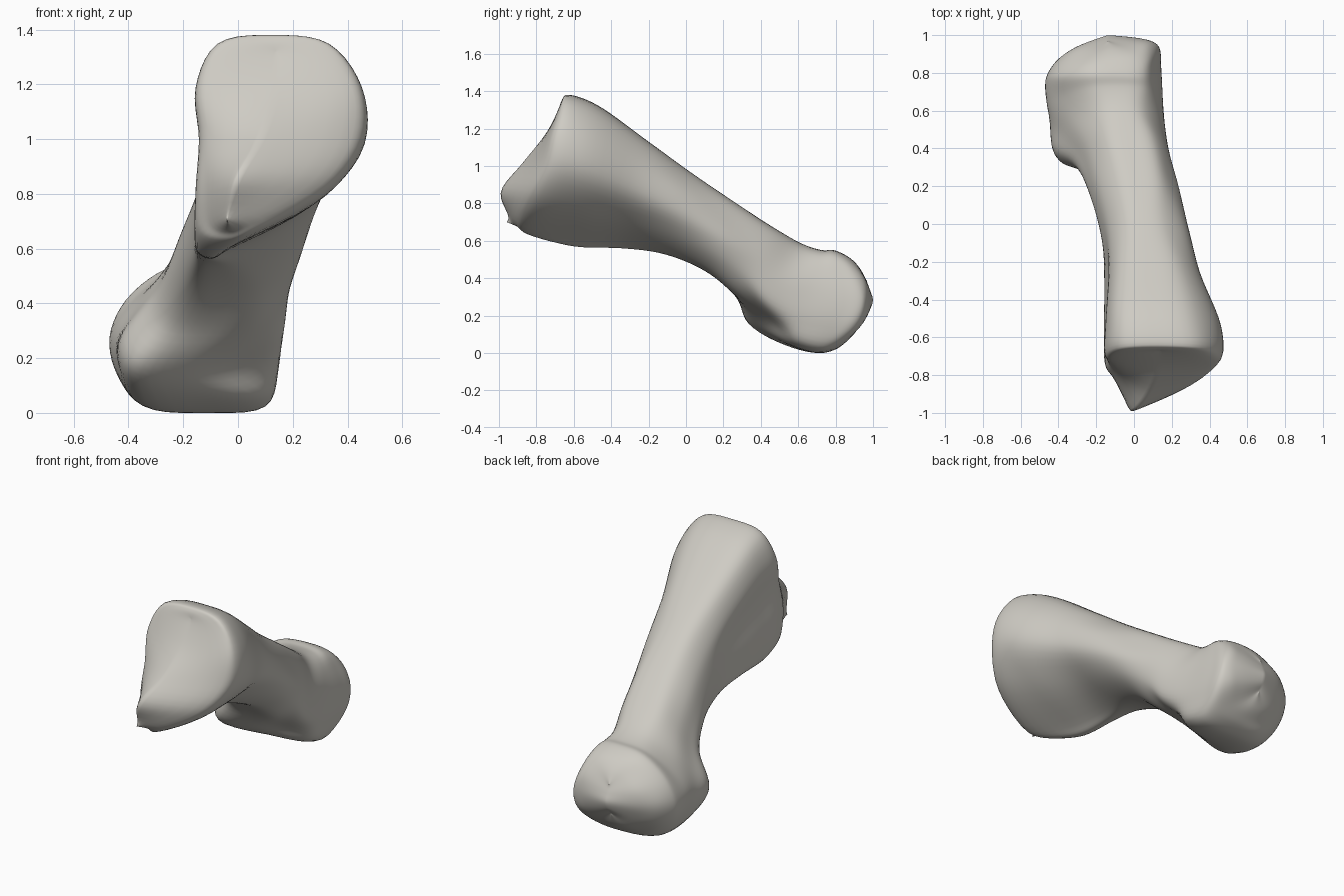
import bpy
import bmesh
from mathutils import Vector

cube = bpy.data.objects.get("Cube")
if cube:
    bpy.data.objects.remove(cube, do_unlink=True)

HEIGHTS = (0.04, 0.25, 0.5, 0.75, 0.96)
FLAT = (0,) * len(HEIGHTS)


def section(top, bottom, low_x, high_x, low_bow=FLAT, high_bow=FLAT):
    """Ring of control points in hundredths; top and bottom are (y, z), bows shift y."""

    def point(x, t, bow):
        y = top[0] * (1 - t) + bottom[0] * t + bow
        z = top[1] * (1 - t) + bottom[1] * t
        return Vector((x, y, z)) / 100

    def middle(i, t):
        return point((low_x[i] + high_x[i]) / 2, t, (low_bow[i] + high_bow[i]) / 2)

    low = [point(*args) for args in zip(low_x, HEIGHTS, low_bow)]
    high = [point(*args) for args in zip(high_x, HEIGHTS, high_bow)]
    return [middle(0, 0)] + low + [middle(-1, 1)] + high[::-1]


def ridge(top, bottom, line, bow):
    """Section closed down to a single line, used to end the skin."""
    return section(top, bottom, line, line, bow, bow)


def spline(a, b, c, d, u):
    """Centripetal curve through b and c."""
    k = [0.0]
    for p, q in ((a, b), (b, c), (c, d)):
        k.append(k[-1] + max((q - p).length, 0.0001) ** 0.5)
    t = k[1] + (k[2] - k[1]) * u

    def mix(p, q, i, j):
        return p.lerp(q, (t - k[i]) / (k[j] - k[i]))

    ab, bc, cd = mix(a, b, 0, 1), mix(b, c, 1, 2), mix(c, d, 2, 3)
    return mix(mix(ab, bc, 0, 2), mix(bc, cd, 1, 3), 1, 2)


def refine(points, steps, closed):
    n = len(points)
    result = []
    for i in range(n if closed else n - 1):
        ids = [i - 1, i, i + 1, i + 2]
        if closed:
            ids = [j % n for j in ids]
        else:
            ids = [min(max(j, 0), n - 1) for j in ids]
        quad = [points[j] for j in ids]
        result += [spline(*quad, s / steps) for s in range(steps)]
    if not closed:
        result.append(points[-1])
    return result


# Wide front joint face, its low corner swept back on one side
base = [
    ridge((-67, 132), (-93, 70), (14, 13, 8, -1, -4), (0, -2, -8, -13, -3)),
    section((-66, 136), (-92, 66), (-4, -12, -11, -11, -10), (29, 42, 42, 31, 4),
            (0, 1, 2, 4, 11), (0, 1, 3, 1, 0)),
    section((-64, 138), (-90, 63), (-7, -15, -14, -15, -14), (33, 45, 46, 34, 5),
            (0, 2, 5, 8, 15), (0, 3, 6, 5, 1)),
    section((-50, 134), (-60, 57), (-8, -15, -13, -15, -15), (31, 44, 45, 28, -3)),
]

# Shaft, flat on top with a keel below
shaft = [
    section((-20, 113), (-34, 56), (-6, -13, -13, -15, -15), (23, 33, 34, 19, -4)),
    section((2, 97), (-12, 53), (-5, -13, -16, -17, -15), (16, 27, 29, 20, 3)),
    section((27, 80), (10, 44), (-9, -18, -22, -23, -18), (13, 20, 24, 20, 8)),
    section((47, 67), (26, 31), (-14, -23, -28, -31, -26), (9, 16, 19, 17, 7)),
]

# Rear head with a low flange, ending in a tilted dome
head = [
    section((63, 58), (32, 15), (-18, -31, -38, -43, -38), (4, 13, 17, 15, -2),
            high_bow=(0, 0, 0, 4, 12)),
    section((73, 55), (50, 5), (-23, -37, -45, -44, -38), (5, 12, 15, 15, 10),
            high_bow=(0, 2, 3, 4, 6)),
    section((79, 55), (70, 0), (-26, -41, -47, -44, -34), (5, 11, 14, 14, 10),
            high_bow=(0, 6, 10, 7, 2)),
    section((83, 53), (79, 2), (-26, -41, -46, -42, -30), (4, 10, 13, 13, 7),
            (0, -2, -2, -1, 0), (2, 9, 13, 10, 2)),
    section((88, 50), (85, 6), (-24, -37, -41, -37, -26), (1, 7, 10, 8, 1),
            (-1, -1, 0, 0, -1), (2, 8, 10, 9, 2)),
    section((93, 45), (90, 11), (-20, -29, -31, -28, -21), (-5, 0, 2, 0, -6),
            (-1, 1, 2, 1, 0), (1, 5, 7, 6, 1)),
    ridge((97, 38), (95, 19), (-14,) * len(HEIGHTS), (0, 2, 4, 3, 0)),
]

# Loft the sections into one smooth skin
rings = [refine(ring, 5, True) for ring in base + shaft + head]
columns = [refine(list(column), 6, False) for column in zip(*rings)]

bm = bmesh.new()
grid = [[bm.verts.new(p) for p in column] for column in columns]
for i, column in enumerate(grid):
    following = grid[(i + 1) % len(grid)]
    for j in range(len(column) - 1):
        bm.faces.new((column[j], column[j + 1], following[j + 1], following[j]))
bmesh.ops.remove_doubles(bm, verts=bm.verts, dist=0.0005)
# Soften the loft slightly
bmesh.ops.smooth_vert(bm, verts=bm.verts, factor=0.5,
                      use_axis_x=True, use_axis_y=True, use_axis_z=True)
bmesh.ops.recalc_face_normals(bm, faces=bm.faces)
mesh = bpy.data.meshes.new("bone")
bm.to_mesh(mesh)
bm.free()

bone = bpy.data.objects.new("bone", mesh)
bpy.context.collection.objects.link(bone)

# Warm grey bone colour
colour = (0.62, 0.6, 0.55, 1)
material = bpy.data.materials.new("bone_grey")
material.use_nodes = True
material.diffuse_color = colour
shader = next(n for n in material.node_tree.nodes if n.type == "BSDF_PRINCIPLED")
shader.inputs["Base Color"].default_value = colour
shader.inputs["Roughness"].default_value = 0.7
mesh.materials.append(material)
for polygon in mesh.polygons:
    polygon.use_smooth = True
